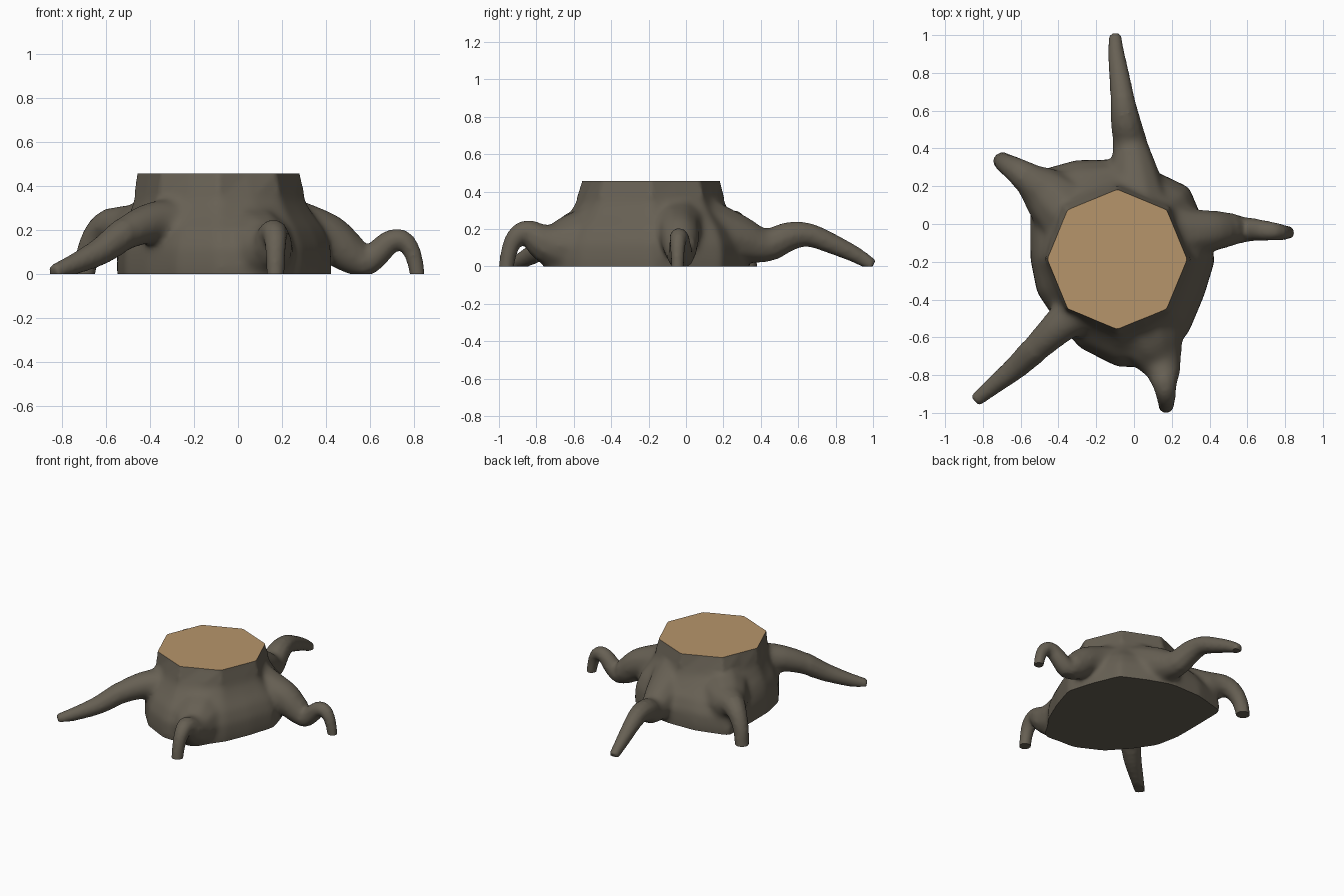
import bpy, bmesh, math
from mathutils import Vector

if "Cube" in bpy.data.objects:
    bpy.data.objects.remove(bpy.data.objects["Cube"])

TOP = 0.457


def material(name, rgb):
    m = bpy.data.materials.new(name)
    m.diffuse_color = (*rgb, 1)
    m.use_nodes = True
    m.node_tree.nodes["Principled BSDF"].inputs["Base Color"].default_value = m.diffuse_color
    return m


BARK = material("grey_brown_bark", (0.135, 0.117, 0.088))
WOOD = material("cut_wood", (0.47, 0.30, 0.145))


def loft(bm, rings):
    """Bridge rings of points and cap both ends."""
    vr = [[bm.verts.new(p) for p in r] for r in rings]
    n = len(vr[0])
    for a, b in zip(vr, vr[1:]):
        for i in range(n):
            j = (i + 1) % n
            bm.faces.new((a[i], a[j], b[j], b[i]))
    bm.faces.new(vr[0][::-1])
    bm.faces.new(vr[-1])


bm = bmesh.new()

# Trunk: lumpy 16-sided base blending into an octagonal cut
CX, CY, R = -0.089, -0.187, 0.37
BASE = [.52, .50, .54, .51, .53, .57, .65, .50, .46, .46, .46, .51, .57, .62, .54, .50]


def trunk_ring(z, blend):
    pts = []
    for i, rb in enumerate(BASE):
        a = math.tau * i / 16
        rt = R if i % 2 == 0 else R * math.cos(math.pi / 8)
        r = rt + (rb - rt) * blend
        pts.append((CX + r * math.cos(a), CY + r * math.sin(a), z))
    return pts


loft(bm, [trunk_ring(z, b) for z, b in
          ((-.06, .97), (0, .98), (.03, 1.0), (.12, .96), (.2, .75), (.27, .42), (.33, .2),
           (TOP, 0), (.52, -.05))])


# Roots: tapered tubes along smooth paths of (x, y, z, radius)
def catmull(p0, p1, p2, p3, t):
    return 0.5 * (2 * p1 + (p2 - p0) * t + (2 * p0 - 5 * p1 + 4 * p2 - p3) * t * t
                  + (3 * p1 - p0 - 3 * p2 + p3) * t ** 3)


def root(path, sides=10, steps=3):
    p = [Vector(q) for q in path]
    p = [2 * p[0] - p[1]] + p + [2 * p[-1] - p[-2]]
    pts = [catmull(*p[k:k + 4], s / steps) for k in range(len(p) - 3) for s in range(steps)]
    pts.append(p[-2])
    heading = (p[-2] - p[1]).to_3d()
    side = Vector((-heading.y, heading.x, 0)).normalized()
    rings = []
    for i, q in enumerate(pts):
        tan = (pts[min(i + 1, len(pts) - 1)] - pts[max(i - 1, 0)]).to_3d().normalized()
        s = (side - tan * side.dot(tan)).normalized()
        u = tan.cross(s)
        angles = [math.tau * k / sides for k in range(sides)]
        rings.append([q.to_3d() + (s * math.cos(a) + u * math.sin(a)) * q.w for a in angles])
    loft(bm, rings)


# back, right, front, front left, back left
root([(.02, .1, .2, .17), (.0, .28, .15, .13), (-.02, .42, .11, .095),
      (-.045, .55, .16, .08), (-.06, .66, .167, .065), (-.08, .8, .112, .054),
      (-.095, .91, .06, .044), (-.1, 1.0, .005, .034)])
root([(.2, -.05, .2, .17), (.32, -.045, .19, .13), (.42, -.035, .16, .11),
      (.5, -.03, .095, .095), (.57, -.03, .055, .072), (.63, -.03, .09, .062),
      (.69, -.035, .145, .055), (.75, -.04, .152, .048), (.795, -.045, .09, .04),
      (.82, -.045, -.03, .034)])
root([(.06, -.52, .12, .2), (.11, -.66, .11, .16), (.15, -.76, .13, .105),
      (.162, -.85, .185, .066), (.17, -.91, .155, .053), (.17, -.945, .08, .045),
      (.17, -.965, -.03, .041)])
root([(-.2, -.4, .19, .15), (-.36, -.51, .235, .105), (-.5, -.64, .19, .08),
      (-.62, -.755, .105, .064), (-.73, -.845, .05, .05),
      (-.84, -.935, .005, .036)])
root([(-.33, .03, .19, .19), (-.47, .17, .19, .14), (-.56, .24, .22, .09),
      (-.63, .29, .19, .067), (-.68, .32, .1, .055), (-.7, .335, -.03, .048)])

# Join trunk and roots into one skin
bmesh.ops.recalc_face_normals(bm, faces=bm.faces[:])
me = bpy.data.meshes.new("tree_stump")
bm.to_mesh(me)
bm.free()
ob = bpy.data.objects.new("tree_stump", me)
bpy.context.collection.objects.link(ob)
bpy.context.view_layer.objects.active = ob
ob.select_set(True)
mod = ob.modifiers.new("skin", 'REMESH')
mod.mode = 'VOXEL'
mod.voxel_size = 0.014
bpy.ops.object.modifier_apply(modifier=mod.name)

# Soften the joints, leaving thin root tips and the cut edge crisp
bm = bmesh.new()
bm.from_mesh(me)
low = [v for v in bm.verts if -.05 < v.co.z < .37]
near = [v for v in low if math.hypot(v.co.x - CX, v.co.y - CY) < .66]
for verts, times in ((near, 12), (low, 2)):
    for _ in range(times):
        bmesh.ops.smooth_vert(bm, verts=verts, factor=.5,
                              use_axis_x=True, use_axis_y=True, use_axis_z=True)

# Saw off the top and level the bottom, then close both cuts
for z, direction in ((TOP, 1), (0, -1)):
    bmesh.ops.bisect_plane(bm, geom=bm.verts[:] + bm.edges[:] + bm.faces[:],
                           plane_co=(0, 0, z), plane_no=(0, 0, direction), clear_outer=True)
    rim = [e for e in bm.edges if e.is_boundary]
    bmesh.ops.holes_fill(bm, edges=rim, sides=0)
bmesh.ops.recalc_face_normals(bm, faces=bm.faces[:])
me.materials.clear()
me.materials.append(BARK)
me.materials.append(WOOD)
for f in bm.faces:
    f.material_index = int(f.normal.z > .95 and f.calc_center_median().z > TOP - .002)
bm.to_mesh(me)
bm.free()
bpy.ops.object.shade_smooth_by_angle(angle=math.radians(45))
